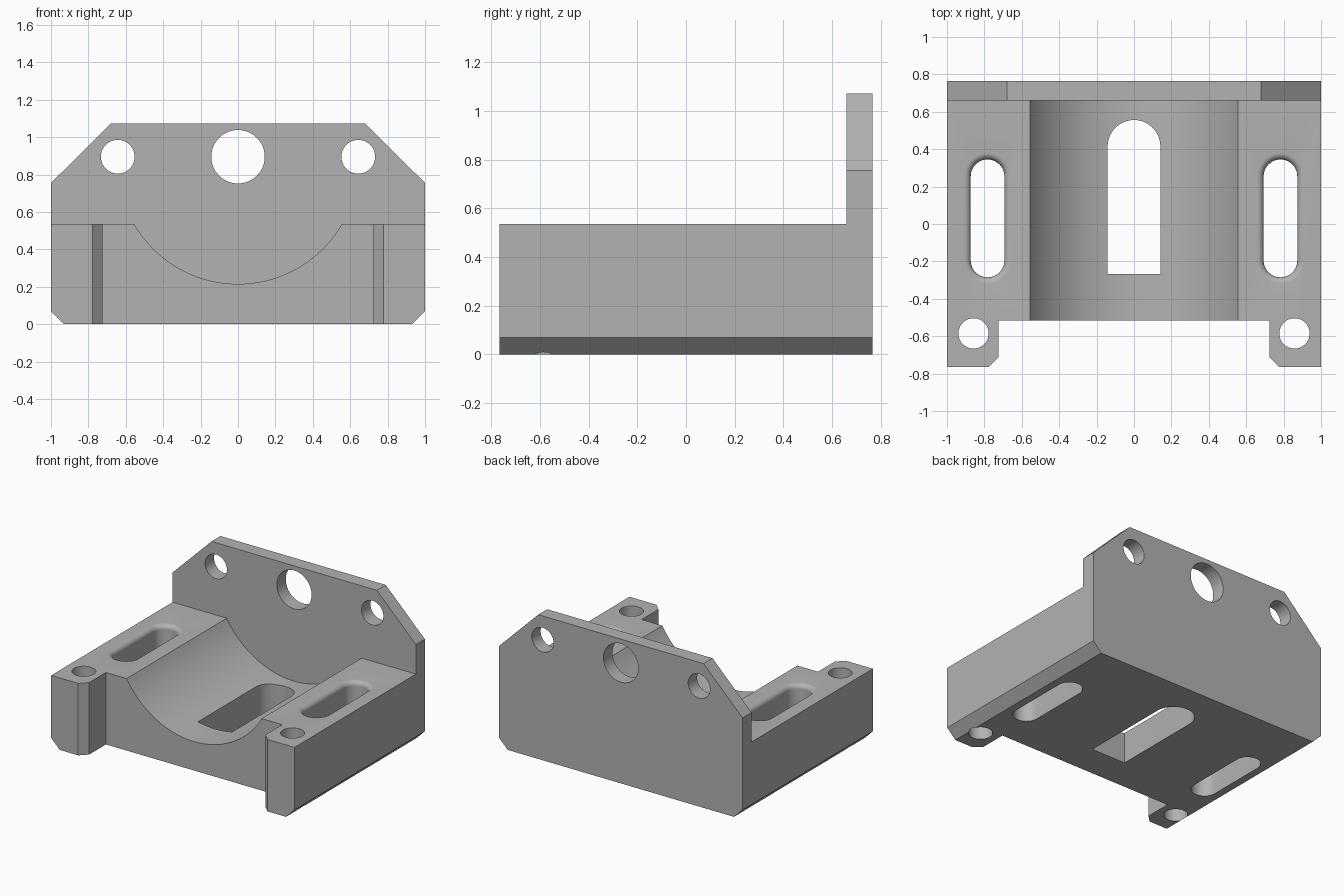
import bpy, bmesh, math

if "Cube" in bpy.data.objects:
    bpy.data.objects.remove(bpy.data.objects["Cube"])

TOP = 0.535          # deck height
PLATE_Y = 0.66       # front face of the upright plate
SEG = 24             # segments per half circle


def loft(name, rings):
    """Closed solid skinned through rings of equal point count."""
    bm = bmesh.new()
    loops = [[bm.verts.new(p) for p in ring] for ring in rings]
    n = len(loops[0])
    for a, b in zip(loops, loops[1:]):
        for i in range(n):
            j = (i + 1) % n
            bm.faces.new((a[i], a[j], b[j], b[i]))
    bm.faces.new(loops[0][::-1])
    bm.faces.new(loops[-1])
    bmesh.ops.recalc_face_normals(bm, faces=bm.faces)
    mesh = bpy.data.meshes.new(name)
    bm.to_mesh(mesh)
    bm.free()
    obj = bpy.data.objects.new(name, mesh)
    bpy.context.collection.objects.link(obj)
    return obj


def prism_y(name, outline, y0, y1):
    return loft(name, [[(x, y, z) for x, z in outline] for y in (y0, y1)])


def prism_z(name, outline, z0, z1):
    return loft(name, [[(x, y, z) for x, y in outline] for z in (z0, z1)])


def arc(cx, cy, r, a0, a1, n=SEG):
    angles = [math.radians(a0 + (a1 - a0) * i / n) for i in range(n + 1)]
    return [(cx + r * math.cos(a), cy + r * math.sin(a)) for a in angles]


def circle(cx, cy, r):
    return arc(cx, cy, r, 0, 360, 2 * SEG)[:-1]


def stadium(cx, y0, y1, r):
    return arc(cx, y1, r, 0, 180) + arc(cx, y0, r, 180, 360)


# Solid block with the outline of the upright plate
half = [(0.93, 0), (1, 0.07), (1, 0.755), (0.68, 1.072)]
bracket = prism_y("bracket", half + [(-x, z) for x, z in half[::-1]], -0.765, 0.765)
cutters = []

# Space above the deck, including the round cradle
cradle_r, cradle_z = 0.641, 0.856
a = math.degrees(math.asin((cradle_z - TOP) / cradle_r))
outline = [(-1.2, TOP)] + arc(0, cradle_z, cradle_r, 180 + a, 360 - a, 48)
outline += [(1.2, TOP), (1.2, 1.3), (-1.2, 1.3)]
cutters.append(prism_y("cradle_cutter", outline, -1, PLATE_Y))

# Front notch between the two chamfered lugs
right = [(0.725, -0.515), (0.725, -0.712), (0.878, -0.865)]
cutters.append(prism_z("notch_cutter", right + [(-x, y) for x, y in right[::-1]], -0.2, 1.3))

# Arched window in the cradle floor
cutters.append(prism_z("window_cutter",
                       [(-0.141, -0.268), (0.141, -0.268)] + arc(0, 0.415, 0.141, 0, 180),
                       -0.2, 0.62))

# Large centre hole in the plate
cutters.append(prism_y("centre_hole_cutter", circle(0, 0.895, 0.143), 0.6, 0.9))

FILLET = 0.035
for s in (-1, 1):
    # Plate bolt holes and lug holes
    cutters.append(prism_y("plate_hole_cutter", circle(s * 0.643, 0.895, 0.09), 0.6, 0.9))
    cutters.append(prism_z("lug_hole_cutter", circle(s * 0.858, -0.585, 0.081), -0.2, 0.8))
    # Long slots with rounded top edge
    levels = [(-0.2, 0)]
    for i in range(9):
        t = math.pi / 2 * i / 8
        levels.append((TOP - FILLET + FILLET * math.sin(t), FILLET * (1 - math.cos(t))))
    levels.append((0.62, FILLET))
    rings = [[(x, y, z) for x, y in stadium(s * 0.783, -0.195, 0.255, 0.09 + off)]
             for z, off in levels]
    cutters.append(loft("slot_cutter", rings))

# Cut everything out of the block
bpy.context.view_layer.objects.active = bracket
bracket.select_set(True)
for c in cutters:
    mod = bracket.modifiers.new("cut", "BOOLEAN")
    mod.operation = "DIFFERENCE"
    mod.solver = "EXACT"
    mod.object = c
    bpy.ops.object.modifier_apply(modifier=mod.name)
    bpy.data.objects.remove(c)

# Smooth curved walls, sharp edges elsewhere
bpy.ops.object.shade_smooth_by_angle(angle=math.radians(25))

grey = bpy.data.materials.new("plain_grey")
grey.diffuse_color = (0.45, 0.45, 0.45, 1)
grey.use_nodes = True
grey.node_tree.nodes["Principled BSDF"].inputs["Base Color"].default_value = grey.diffuse_color
bracket.data.materials.clear()
bracket.data.materials.append(grey)
for p in bracket.data.polygons:
    p.material_index = 0
